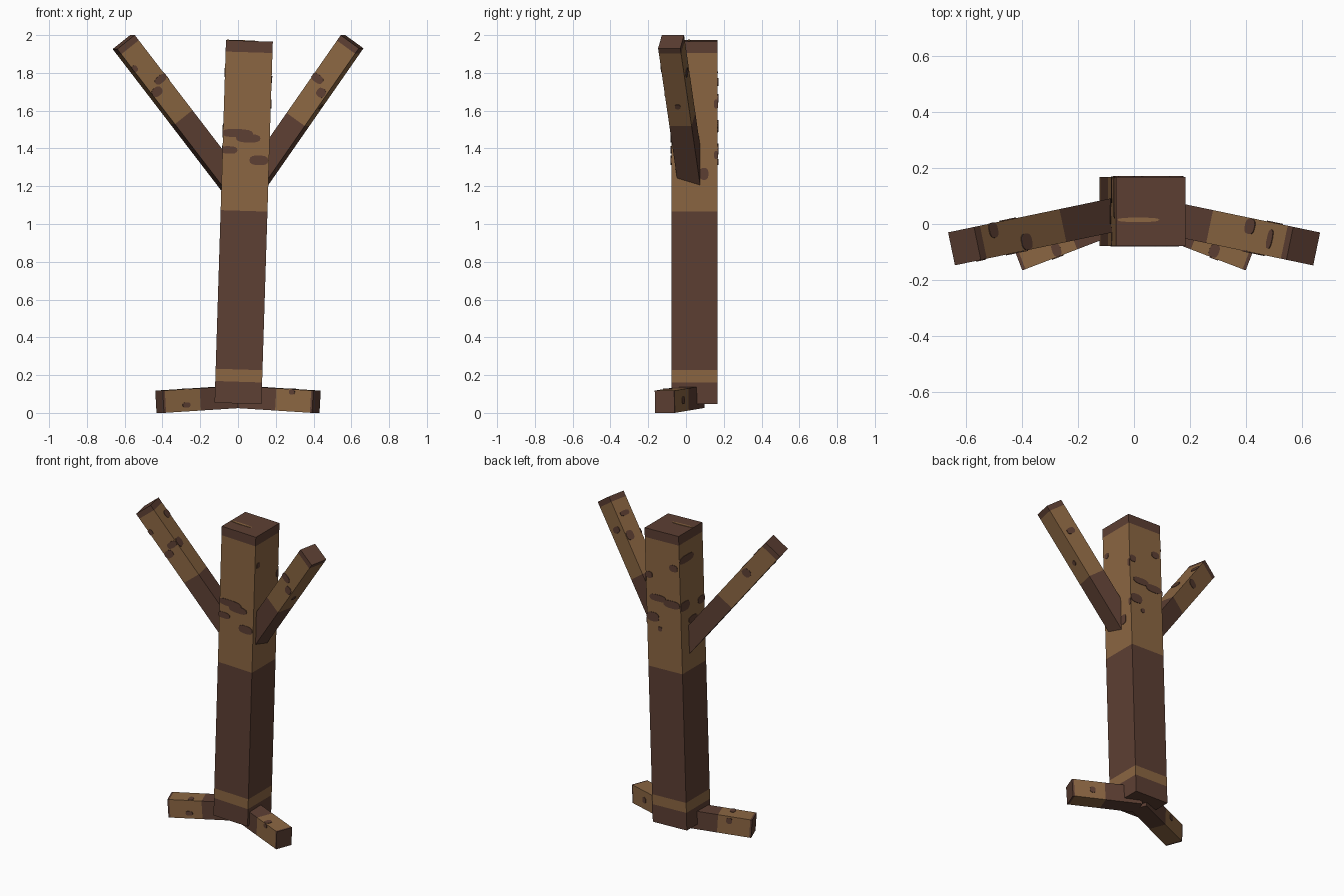
import bpy, bmesh, math
from mathutils import Vector, Matrix

if "Cube" in bpy.data.objects:
    bpy.data.objects.remove(bpy.data.objects["Cube"])


def make_material(name, color):
    m = bpy.data.materials.new(name)
    m.diffuse_color = (*color, 1)
    m.use_nodes = True
    m.node_tree.nodes["Principled BSDF"].inputs["Base Color"].default_value = m.diffuse_color
    return m


MATS = [make_material("dark bark", (0.109, 0.050, 0.033)),
        make_material("light bark", (0.260, 0.134, 0.055))]


def add_spot(bm, half, top, axis, sign, u, dist, ru, rv, mat=0):
    """Thin rounded patch on a side face (axis 0/1) or on the end cap (axis 2)."""
    rings = []
    for h in (-0.003, 0.003):
        ring = []
        for i in range(14):
            a = math.tau * i / 14
            c, s = math.cos(a), math.sin(a)
            pu = u + ru * math.copysign(abs(c) ** 0.75, c)
            pv = rv * math.copysign(abs(s) ** 0.75, s)
            p = Vector((0, 0, 0))
            if axis == 2:
                p.xyz = pu, dist + pv, top + h
            else:
                p[axis] = sign * (half[axis] + h)
                lim = half[1 - axis] + 0.002
                p[1 - axis] = max(-lim, min(lim, pu))
                p.z = top - dist + pv
            ring.append(bm.verts.new(p))
        rings.append(ring)
    faces = [bm.faces.new(r) for r in rings]
    for i in range(14):
        j = (i + 1) % 14
        faces.append(bm.faces.new((rings[0][i], rings[0][j], rings[1][j], rings[1][i])))
    for f in faces:
        f.material_index = mat


def log(name, origin, axes, size, levels, spots):
    """Square log along local z; bands alternate dark and light between levels."""
    half = (size[0] / 2, size[1] / 2)
    bm = bmesh.new()
    rings = [[bm.verts.new((sx * half[0], sy * half[1], z))
              for sx, sy in ((-1, -1), (1, -1), (1, 1), (-1, 1))] for z in levels]
    bm.faces.new(rings[0])
    bm.faces.new(rings[-1])
    for k in range(len(levels) - 1):
        for i in range(4):
            j = (i + 1) % 4
            f = bm.faces.new((rings[k][i], rings[k][j], rings[k + 1][j], rings[k + 1][i]))
            f.material_index = k % 2
    for s in spots:
        add_spot(bm, half, levels[-1], *s)
    rot = Matrix(axes).transposed()
    for v in bm.verts:
        v.co = Vector(origin) + rot @ v.co
    bmesh.ops.recalc_face_normals(bm, faces=bm.faces)
    me = bpy.data.meshes.new(name)
    bm.to_mesh(me)
    bm.free()
    for m in MATS:
        me.materials.append(m)
    ob = bpy.data.objects.new(name, me)
    bpy.context.collection.objects.link(ob)


def limb(name, side, end, yaw, pitch, length, size, levels, spots):
    """Log defined by the centre of its outer end, pointing out and forward."""
    a, e = math.radians(yaw), math.radians(pitch)
    d = Vector((side * math.cos(a) * math.cos(e), -math.sin(a) * math.cos(e), math.sin(e)))
    s = Vector((side * math.sin(a), math.cos(a), 0))
    up = side * d.cross(s)
    log(name, Vector(end) - d * length, (s, up, d), size, levels, spots)


# Trunk, leaning slightly to the right
t = math.radians(1.8)
trunk_spots = [
    # front
    (1, -1, -0.05, 0.49, 0.085, 0.022), (1, -1, 0.01, 0.515, 0.065, 0.023),
    (1, -1, -0.09, 0.58, 0.045, 0.020), (1, -1, 0.07, 0.63, 0.050, 0.026),
    # back
    (1, 1, 0.10, 0.30, 0.025, 0.022), (1, 1, 0.04, 0.44, 0.06, 0.022),
    (1, 1, -0.06, 0.46, 0.06, 0.025), (1, 1, 0.08, 0.57, 0.045, 0.030),
    (1, 1, 0.03, 0.64, 0.015, 0.015), (1, 1, -0.08, 0.22, 0.03, 0.022),
    # right
    (0, 1, 0.115, 0.33, 0.012, 0.025), (0, 1, 0.115, 0.60, 0.012, 0.022),
    (0, 1, 0.05, 0.70, 0.024, 0.032), (0, 1, -0.09, 0.20, 0.018, 0.018),
    # left
    (0, -1, 0.05, 0.17, 0.075, 0.024), (0, -1, 0.08, 0.47, 0.05, 0.030),
    (0, -1, -0.09, 0.49, 0.035, 0.025), (0, -1, 0.0, 0.58, 0.045, 0.022),
    # streak on the cut top
    (2, 1, -0.045, -0.03, 0.075, 0.008, 1),
]
log("trunk", (0, 0.045, 0.05),
    ((math.cos(t), 0, -math.sin(t)), (0, 1, 0), (math.sin(t), 0, math.cos(t))),
    (0.248, 0.246), (0, 0.115, 0.18, 1.02, 1.86, 1.92), trunk_spots)

# Two branches
for name, side, end, pitch, n, spots in (
        ("right_branch", 1, (0.604, -0.079, 1.965), 54.6, 0.907,
         [(1, 1, 0.03, 0.26, 0.028, 0.030), (1, 1, 0.0, 0.125, 0.035, 0.016),
          (0, -1, 0.03, 0.26, 0.035, 0.022), (0, -1, -0.03, 0.31, 0.025, 0.025),
          (1, -1, 0.0, 0.38, 0.015, 0.015), (0, 1, 0.0, 0.20, 0.03, 0.02)]),
        ("left_branch", -1, (-0.605, -0.079, 1.963), 51.9, 0.965,
         [(1, 1, 0.035, 0.105, 0.028, 0.025), (1, 1, -0.03, 0.28, 0.030, 0.030),
          (0, -1, 0.025, 0.27, 0.035, 0.020), (0, -1, -0.03, 0.31, 0.030, 0.024),
          (0, -1, -0.05, 0.14, 0.015, 0.018), (0, 1, 0.02, 0.25, 0.03, 0.025)])):
    limb(name, side, end, 11.8, pitch, n, (0.12, 0.12),
         (0, n - 0.505, n - 0.035, n), spots)

# Two roots spreading forward, slightly downhill
for name, side, spots in (
        ("right_root", 1, [(1, 1, -0.03, 0.13, 0.025, 0.018), (0, -1, 0.045, 0.12, 0.014, 0.016),
                           (0, 1, 0.0, 0.13, 0.02, 0.018)]),
        ("left_root", -1, [(1, 1, -0.03, 0.14, 0.025, 0.016), (0, -1, -0.025, 0.13, 0.014, 0.022),
                           (0, 1, 0.03, 0.14, 0.02, 0.018)])):
    limb(name, side, (side * 0.415, -0.113, 0.059), 21, -3.4, 0.445, (0.11, 0.118),
         (0, 0.235, 0.433, 0.445), spots)
